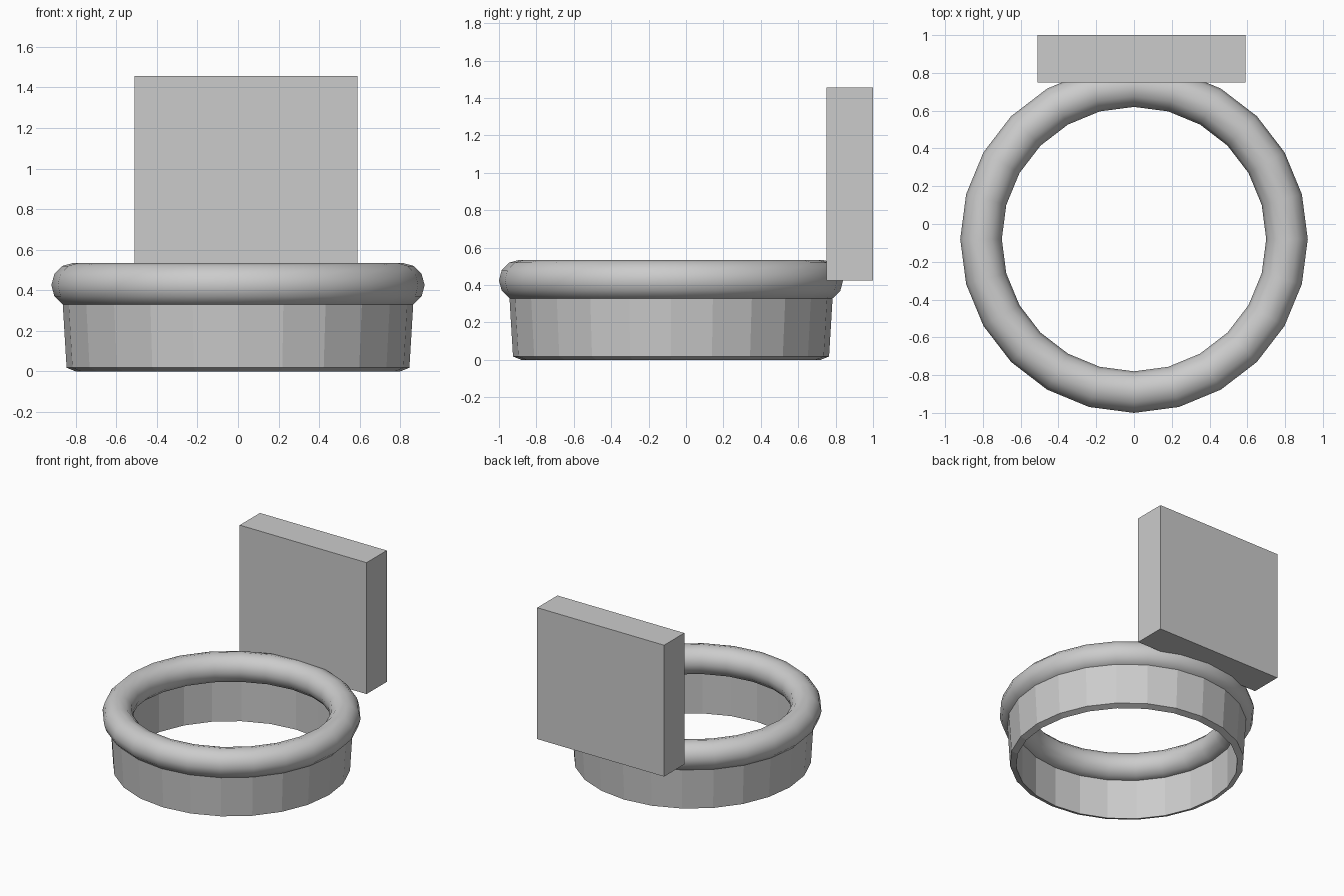
import bpy, bmesh
from math import cos, sin, pi

if "Cube" in bpy.data.objects:
    bpy.data.objects.remove(bpy.data.objects["Cube"])

SEG = 24
CENTRE_Y = -0.08


def add_object(name, bm, smooth=False):
    bmesh.ops.recalc_face_normals(bm, faces=bm.faces)
    for f in bm.faces:
        f.smooth = smooth
    mesh = bpy.data.meshes.new(name)
    bm.to_mesh(mesh)
    bm.free()
    ob = bpy.data.objects.new(name, mesh)
    bpy.context.collection.objects.link(ob)
    return ob


def lathe_ring(name, profile, smooth=False):
    """Spin a closed (radius, z) profile into a ring."""
    bm = bmesh.new()
    loops = [[bm.verts.new((r * cos(2 * pi * i / SEG), r * sin(2 * pi * i / SEG), z))
              for r, z in profile] for i in range(SEG)]
    n = len(profile)
    for i in range(SEG):
        a, b = loops[i], loops[(i + 1) % SEG]
        for j in range(n):
            k = (j + 1) % n
            bm.faces.new((a[j], b[j], b[k], a[k]))
    ob = add_object(name, bm, smooth)
    ob.location.y = CENTRE_Y
    return ob


# Rounded rim
rim = [(0.81 + 0.11 * cos(2 * pi * j / 12), 0.425 + 0.11 * sin(2 * pi * j / 12))
       for j in range(12)]
lathe_ring("rounded_rim", rim, smooth=True)

# Thin faceted band with a sloped lower lip, its top hidden inside the rim
lathe_ring("lower_band", [(0.80, 0.0), (0.845, 0.018), (0.868, 0.40), (0.80, 0.40)])

# Upright plate at the back
bm = bmesh.new()
bmesh.ops.create_cube(bm, size=1)
bmesh.ops.scale(bm, vec=(1.10, 0.25, 1.03), verts=bm.verts)
plate = add_object("back_plate", bm)
plate.location = (0.04, 0.875, 0.94)
